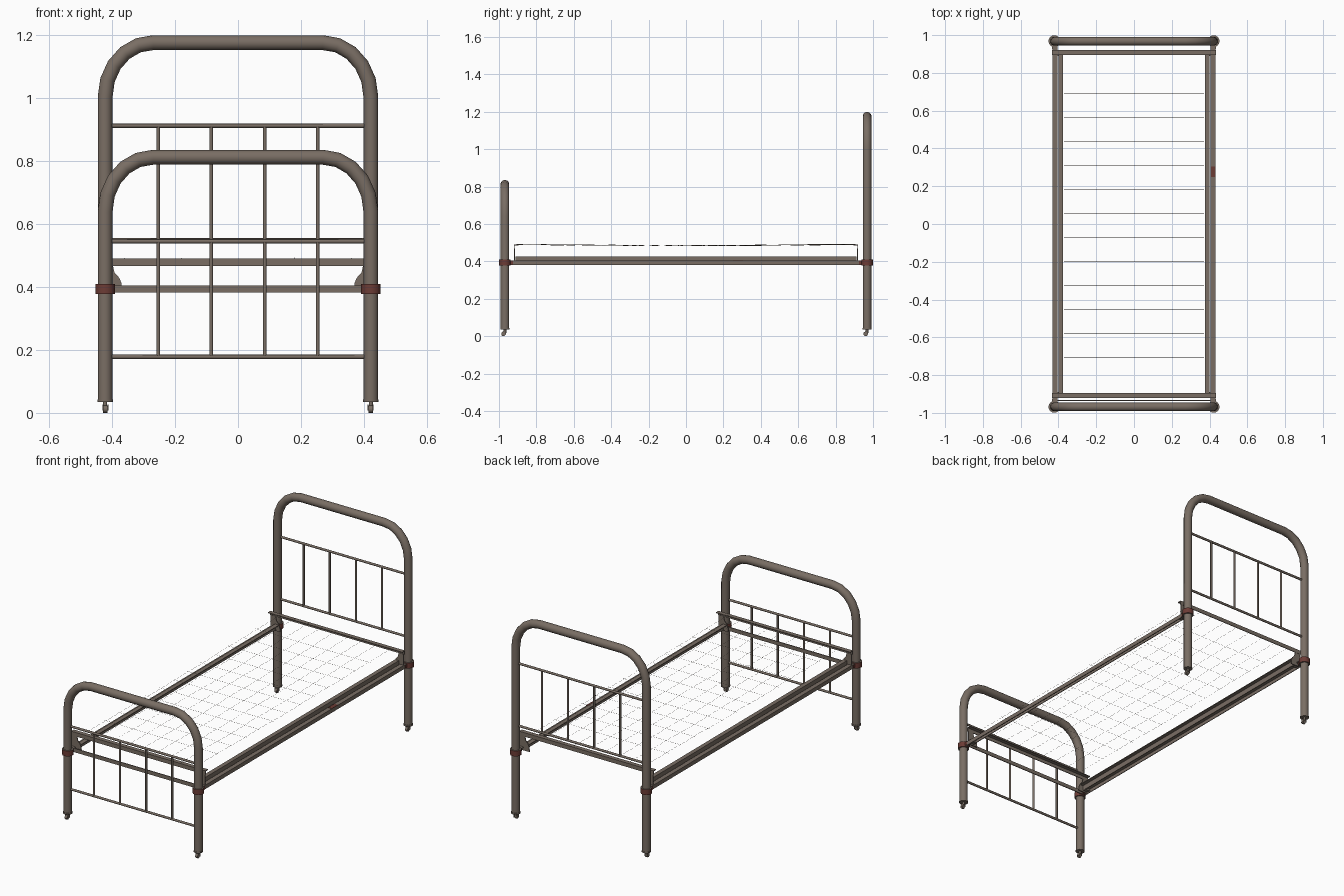
import bpy, bmesh, math, random
from mathutils import Vector, Matrix

if "Cube" in bpy.data.objects:
    bpy.data.objects.remove(bpy.data.objects["Cube"])

random.seed(3)
PX, PY, R = 0.422, 0.968, 0.0235   # post position and tube radius


def material(name, rgb):
    m = bpy.data.materials.new(name)
    m.diffuse_color = (*rgb, 1)
    m.use_nodes = True
    m.node_tree.nodes["Principled BSDF"].inputs["Base Color"].default_value = m.diffuse_color
    return m


IRON = material("brown grey iron", (0.192, 0.155, 0.127))
RED = material("rust red", (0.150, 0.045, 0.036))


def tubes(name, paths, radius, mat, res=4):
    """Sweep round tubes along polylines and keep the result as a mesh."""
    cu = bpy.data.curves.new(name, 'CURVE')
    cu.dimensions = '3D'
    cu.bevel_depth = radius
    cu.bevel_resolution = res
    cu.use_fill_caps = True
    for pts in paths:
        s = cu.splines.new('POLY')
        s.points.add(len(pts) - 1)
        for p, c in zip(s.points, pts):
            p.co = (*c, 1)
        s.use_smooth = True
    tmp = bpy.data.objects.new(name + "_curve", cu)
    bpy.context.collection.objects.link(tmp)
    dg = bpy.context.evaluated_depsgraph_get()
    me = bpy.data.meshes.new_from_object(tmp.evaluated_get(dg))
    bpy.data.objects.remove(tmp)
    me.materials.clear()
    me.materials.append(mat)
    ob = bpy.data.objects.new(name, me)
    bpy.context.collection.objects.link(ob)
    return ob


def finish(name, bm, mat, smooth=False):
    bmesh.ops.recalc_face_normals(bm, faces=bm.faces)
    me = bpy.data.meshes.new(name)
    bm.to_mesh(me)
    bm.free()
    me.materials.append(mat)
    ob = bpy.data.objects.new(name, me)
    bpy.context.collection.objects.link(ob)
    if smooth:
        bpy.context.view_layer.objects.active = ob
        ob.select_set(True)
        bpy.ops.object.shade_smooth_by_angle(angle=math.radians(40))
        ob.select_set(False)
    return ob


def box(bm, lo, hi):
    c = [(a + b) / 2 for a, b in zip(lo, hi)]
    s = [abs(b - a) for a, b in zip(lo, hi)]
    bmesh.ops.create_cube(bm, size=1, matrix=Matrix.Translation(c) @ Matrix.Diagonal((*s, 1)))


def cyl(bm, c, r, depth, axis='Z', seg=16):
    rot = {'Z': Matrix(), 'X': Matrix.Rotation(math.pi / 2, 4, 'Y'),
           'Y': Matrix.Rotation(math.pi / 2, 4, 'X')}[axis]
    bmesh.ops.create_cone(bm, cap_ends=True, segments=seg, radius1=r, radius2=r,
                          depth=depth, matrix=Matrix.Translation(c) @ rot)


def arch(y, top, rx=0.152, rz=0.172, n=5):
    """Post, rounded corner, top bar, mirrored."""
    half = [(-PX, y, 0.04)]
    for i in range(n + 1):
        a = math.pi / 2 * i / n
        half.append((-PX + rx - rx * math.cos(a), y, top - rz + rz * math.sin(a)))
    return half + [(-x, yy, z) for x, yy, z in reversed(half)]


# Headboard and footboard: arch, two thin rails, four spindles each
for name, y, top, z0, z1 in (("headboard", PY, 1.176, 0.548, 0.912),
                             ("footboard", -PY, 0.812, 0.178, 0.545)):
    tubes(name + "_arch", [arch(y, top)], R, IRON, 5)
    tubes(name + "_rails", [[(-PX, y, z), (PX, y, z)] for z in (z0, z1)], 0.0068, IRON, 2)
    tubes(name + "_spindles", [[(x, y, z0), (x, y, z1)]
                               for x in (-0.253, -0.085, 0.085, 0.253)], 0.006, IRON, 2)

# Foot caps and casters
bm = bmesh.new()
for sx in (-1, 1):
    for sy in (-1, 1):
        x, y = sx * PX, sy * PY
        cyl(bm, (x, y, 0.039), 0.025, 0.008)
        cyl(bm, (x, y, 0.028), 0.007, 0.02, seg=10)
        cyl(bm, (x, y - 0.008, 0.012), 0.012, 0.014, 'X', 12)
        for e in (-1, 1):
            box(bm, (x + e * 0.008, y - 0.012, 0.008), (x + e * 0.010, y + 0.005, 0.026))
finish("casters", bm, IRON, True)

# Clamping collars with inward lugs; red on the sides, iron above and below
bm = bmesh.new()
for sx in (-1, 1):
    for sy in (-1, 1):
        cyl(bm, (sx * PX, sy * PY, 0.394), 0.031, 0.032)
        box(bm, (sx * PX - 0.012, sy * 0.95, 0.384), (sx * PX + 0.012, sy * 0.926, 0.404))
collars = finish("collars", bm, RED, True)
collars.data.materials.append(IRON)
for p in collars.data.polygons:
    p.material_index = int(abs(p.normal.z) > 0.9)

# Side rails: an outer and an inner angle iron per side
T = 0.004
bm = bmesh.new()
for s in (-1, 1):
    box(bm, (s * 0.405, -0.95, 0.405 - T), (s * 0.431, 0.95, 0.405))
    box(bm, (s * (0.431 - T), -0.95, 0.382), (s * 0.431, 0.95, 0.405 - T))
    box(bm, (s * 0.375, -0.912, 0.425 - T), (s * 0.400, 0.912, 0.425))
    box(bm, (s * (0.400 - T), -0.912, 0.392), (s * 0.400, 0.912, 0.425 - T))
    for y in (-0.9, 0.9):   # spacers joining the two irons
        box(bm, (s * 0.396, y - 0.01, 0.390), (s * 0.43, y + 0.01, 0.400))
finish("side_rails", bm, IRON)

# Raised end angle irons and the lower foot cross bar
bm = bmesh.new()
for s in (-1, 1):
    box(bm, (-0.434, s * 0.895, 0.490 - T), (0.434, s * 0.920, 0.490))
    box(bm, (-0.434, s * (0.920 - T), 0.467), (0.434, s * 0.920, 0.490 - T))
finish("end_angles", bm, IRON)
bm = bmesh.new()
box(bm, (-0.41, -0.938, 0.383), (0.41, -0.933, 0.405))
finish("foot_cross_bar", bm, IRON)

# Curved corner gussets lifting the end angles
bm = bmesh.new()
for sx in (-1, 1):
    for sy in (-1, 1):
        prof = [(0.43, 0.385), (0.368, 0.385), (0.371, 0.415), (0.378, 0.430),
                (0.392, 0.445), (0.398, 0.470), (0.43, 0.470)]
        f = bm.faces.new([bm.verts.new((sx * x, sy * 0.914, z)) for x, z in prof])
        ext = bmesh.ops.extrude_face_region(bm, geom=[f])
        bmesh.ops.translate(bm, vec=(0, sy * 0.005, 0),
                            verts=[v for v in ext['geom'] if isinstance(v, bmesh.types.BMVert)])
finish("corner_gussets", bm, IRON)

# Small rust patch on the right rail
bm = bmesh.new()
box(bm, (0.408, 0.25, 0.405), (0.432, 0.305, 0.407))
finish("rail_patch", bm, RED)


# Wire mesh base: long wires and cross wires with a slight sag
def sag(y):
    return 0.491 - 0.006 * math.cos(y / 0.9 * math.pi / 2)


wires = []
for i in range(-4, 5):
    ys = [-0.905 + 1.81 * k / 14 for k in range(15)]
    wires.append([(i * 0.09, y, sag(y) + random.uniform(-0.003, 0.003)) for y in ys])
for k in range(12):
    y = -0.705 + k * 0.127
    wires.append([(-0.37, y, sag(y)), (0, y, sag(y) - 0.002), (0.37, y, sag(y))])
tubes("wire_mesh", wires, 0.0005, IRON, 0)
